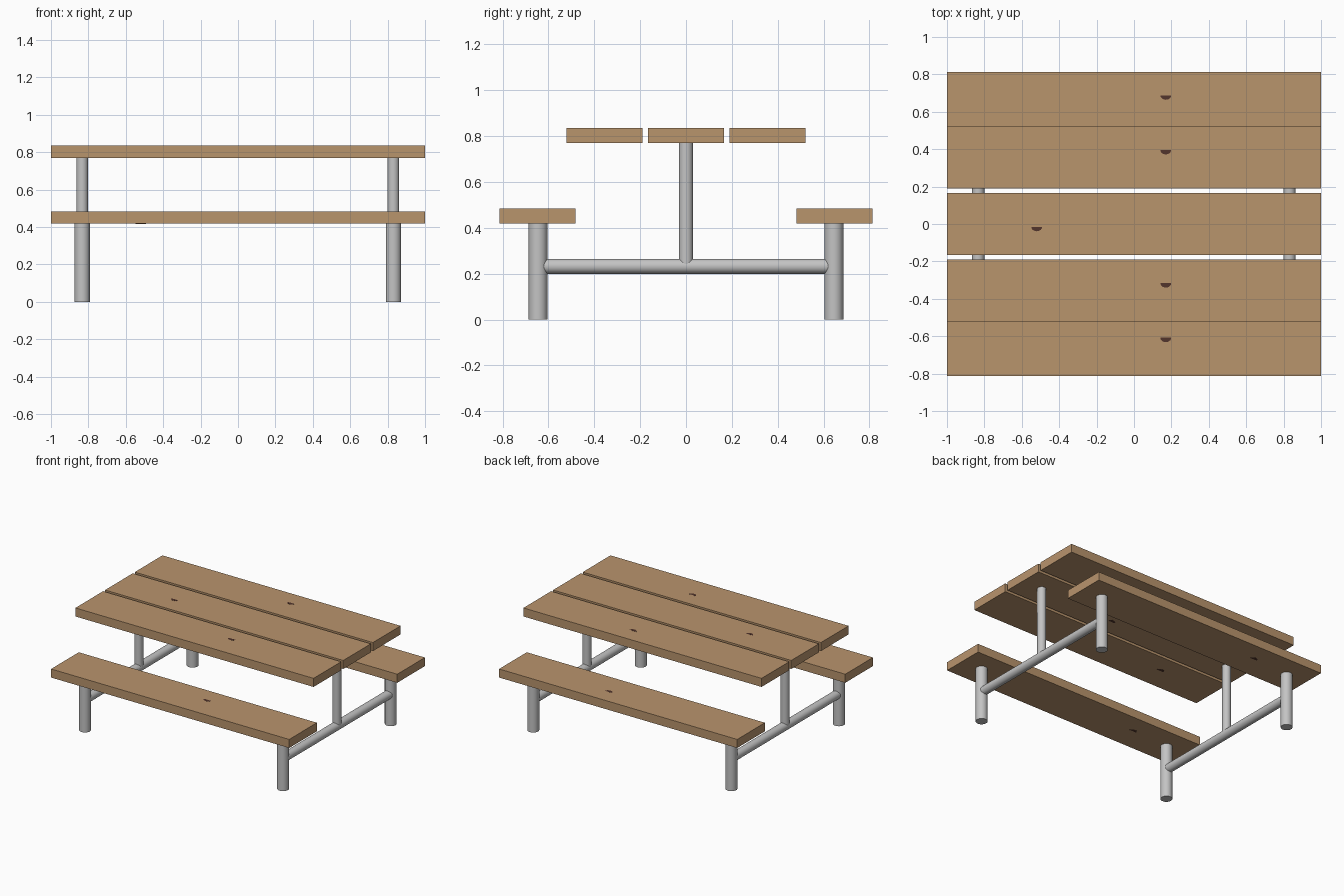
import bpy, bmesh, math
from mathutils import Vector

if "Cube" in bpy.data.objects:
    bpy.data.objects.remove(bpy.data.objects["Cube"])


def material(name, col):
    m = bpy.data.materials.new(name)
    m.diffuse_color = (*col, 1)
    m.use_nodes = True
    m.node_tree.nodes["Principled BSDF"].inputs["Base Color"].default_value = m.diffuse_color
    return m


WOOD = material("wood", (0.485, 0.297, 0.152))
KNOT = material("dark knot", (0.085, 0.035, 0.025))
METAL = material("grey metal", (0.55, 0.55, 0.55))


def add_object(name, bm, mat):
    bmesh.ops.recalc_face_normals(bm, faces=bm.faces)
    me = bpy.data.meshes.new(name)
    bm.to_mesh(me)
    bm.free()
    me.materials.append(mat)
    ob = bpy.data.objects.new(name, me)
    bpy.context.collection.objects.link(ob)
    return ob


def knot(name, x, y, z, bulge):
    # small crescent-like plate lying on a board face
    bm = bmesh.new()
    pts = [(0.029 * math.cos(t), bulge * (0.024 * math.sin(t) - 0.01))
           for t in [math.pi * i / 10 for i in range(11)]]
    f = bm.faces.new([bm.verts.new((x + a, y + b, z - 0.0005)) for a, b in pts])
    r = bmesh.ops.extrude_face_region(bm, geom=[f])
    for v in r["geom"]:
        if isinstance(v, bmesh.types.BMVert):
            v.co.z += 0.001
    add_object(name, bm, KNOT)


def board(name, y, z, flip=1):
    bm = bmesh.new()
    bmesh.ops.create_cube(bm, size=1)
    for v in bm.verts:
        v.co = Vector((v.co.x * 2, v.co.y * 0.332 + y, v.co.z * 0.065 + z))
    add_object(name, bm, WOOD)
    # one knot on each face; a flipped board swaps them
    side = 0.0325 * flip
    knot(name + "_knot_a", 0.17, y + 0.03 * flip, z + side, -flip)
    knot(name + "_knot_b", -0.52, y + 0.025 * flip, z - side, flip)


def tube(name, a, b, r):
    a, b = Vector(a), Vector(b)
    d = b - a
    bm = bmesh.new()
    bmesh.ops.create_cone(bm, cap_ends=True, segments=32, radius1=r, radius2=r,
                          depth=d.length)
    rot = d.to_track_quat('Z', 'Y')
    for v in bm.verts:
        v.co = rot @ v.co + (a + b) / 2
    for f in bm.faces:
        f.smooth = len(f.verts) == 4
    for e in bm.edges:
        e.smooth = all(len(f.verts) == 4 for f in e.link_faces)
    add_object(name, bm, METAL)


# table top boards and seats
board("table_board_front", -0.356, 0.8025)
board("table_board_middle", 0, 0.8025, -1)
board("table_board_back", 0.356, 0.8025)
board("seat_front", -0.648, 0.4505)
board("seat_back", 0.648, 0.4505)

# tube frame at each end
for end, x in (("left", -0.833), ("right", 0.831)):
    for row, y in (("front", -0.645), ("back", 0.645)):
        tube(f"{row}_{end}_leg", (x, y, 0), (x, y, 0.42), 0.041)
    tube(f"{end}_crossbar", (x, -0.635, 0.232), (x, 0.635, 0.232), 0.0325)
    tube(f"{end}_post", (x, 0, 0.235), (x, 0, 0.772), 0.031)
